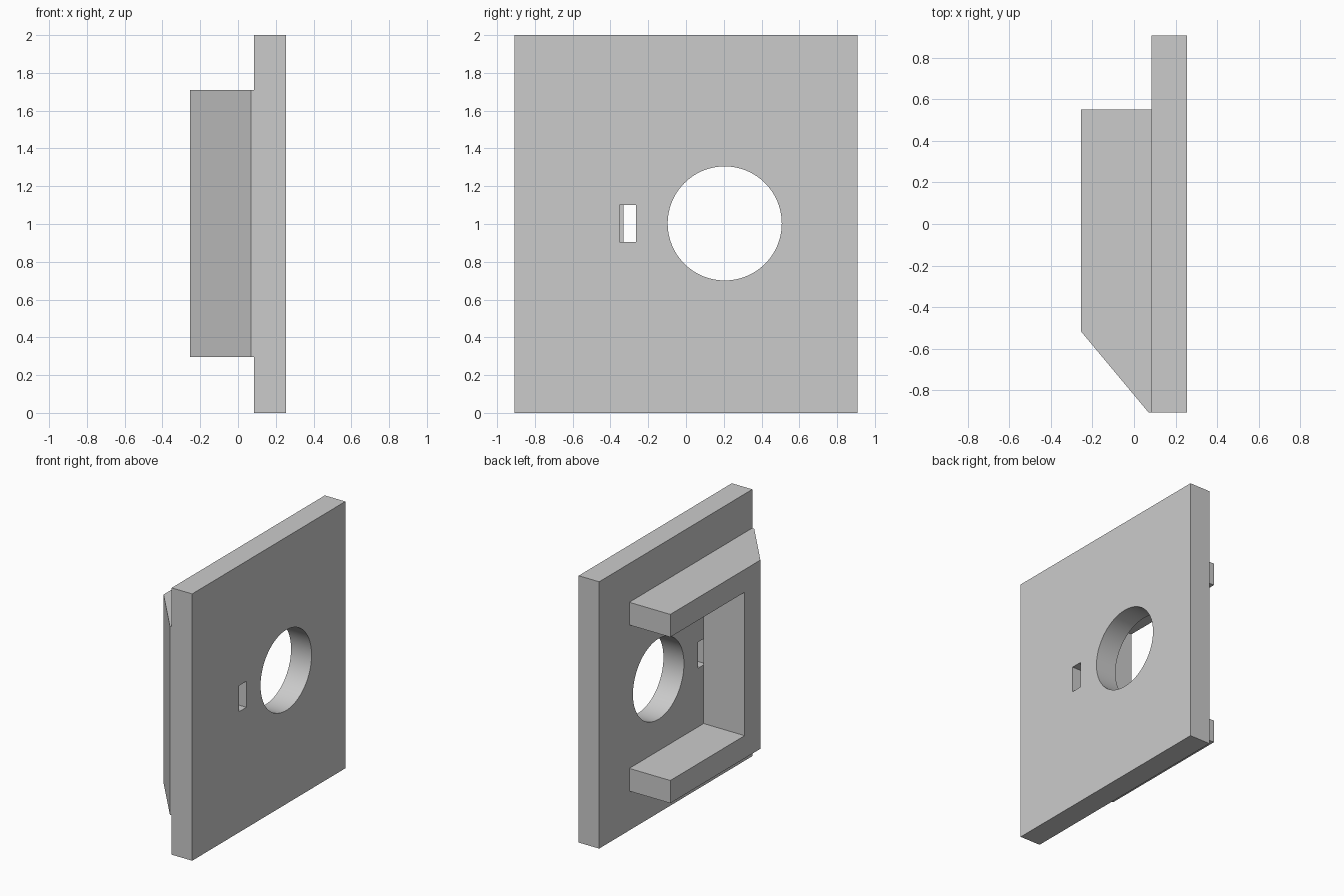
import bpy
import bmesh
from mathutils import Matrix, Vector
from math import pi

cube = bpy.data.objects.get("Cube")
if cube:
    bpy.data.objects.remove(cube, do_unlink=True)

# Single plain grey
grey = bpy.data.materials.new("plain_grey")
grey.use_nodes = True
grey.diffuse_color = (0.6, 0.6, 0.6, 1)
grey.node_tree.nodes["Principled BSDF"].inputs["Base Color"].default_value = (0.6, 0.6, 0.6, 1)


def finish(name, bm):
    bmesh.ops.recalc_face_normals(bm, faces=bm.faces)
    mesh = bpy.data.meshes.new(name)
    bm.to_mesh(mesh)
    bm.free()
    mesh.materials.append(grey)
    obj = bpy.data.objects.new(name, mesh)
    bpy.context.collection.objects.link(obj)
    return obj


def prism(name, outline, z0, z1):
    """Extrude an outline in x, y from z0 up to z1."""
    bm = bmesh.new()
    face = bm.faces.new([bm.verts.new((x, y, z0)) for x, y in outline])
    new = bmesh.ops.extrude_face_region(bm, geom=[face])["geom"]
    verts = [v for v in new if isinstance(v, bmesh.types.BMVert)]
    bmesh.ops.translate(bm, verts=verts, vec=(0, 0, z1 - z0))
    return finish(name, bm)


def box(name, x0, x1, y0, y1, z0, z1):
    return prism(name, [(x0, y0), (x1, y0), (x1, y1), (x0, y1)], z0, z1)


def combine(target, other, operation):
    """Boolean the other part into the target, then discard it."""
    other.hide_render = True
    mod = target.modifiers.new("boolean", 'BOOLEAN')
    mod.operation = operation
    mod.solver = 'EXACT'
    mod.object = other
    bpy.context.view_layer.objects.active = target
    bpy.ops.object.modifier_apply(modifier=mod.name)
    bpy.data.objects.remove(other, do_unlink=True)


back, face, front = -0.255, 0.085, 0.255
half = 0.907

# Wall plate with a round hole and a small slot
plate = box("wall_plate", face, front, -half, half, 0, 2)

bm = bmesh.new()
bmesh.ops.create_cone(bm, cap_ends=True, segments=96, radius1=0.302, radius2=0.302, depth=0.4,
                      matrix=Matrix.Translation(Vector((0.17, 0.205, 1.003))) @ Matrix.Rotation(pi / 2, 4, 'Y'))
combine(plate, finish("hole_cutter", bm), 'DIFFERENCE')
combine(plate, box("slot_cutter", 0, 0.4, -0.352, -0.265, 0.905, 1.1), 'DIFFERENCE')

# U-shaped bracket with one bevelled side, open towards the rear
bracket = prism("u_bracket", [(face, -half), (0.07, -half), (back, -0.517), (back, 0.55), (face, 0.55)],
                0.295, 1.71)
combine(bracket, box("opening_cutter", -0.5, 0.3, -0.33, 0.8, 0.465, 1.54), 'DIFFERENCE')

# Join into one solid
combine(plate, bracket, 'UNION')
plate.name = "mounting_plate"

bpy.ops.object.select_all(action='DESELECT')
plate.select_set(True)
bpy.context.view_layer.objects.active = plate
bpy.ops.object.shade_smooth_by_angle(angle=pi / 6)
